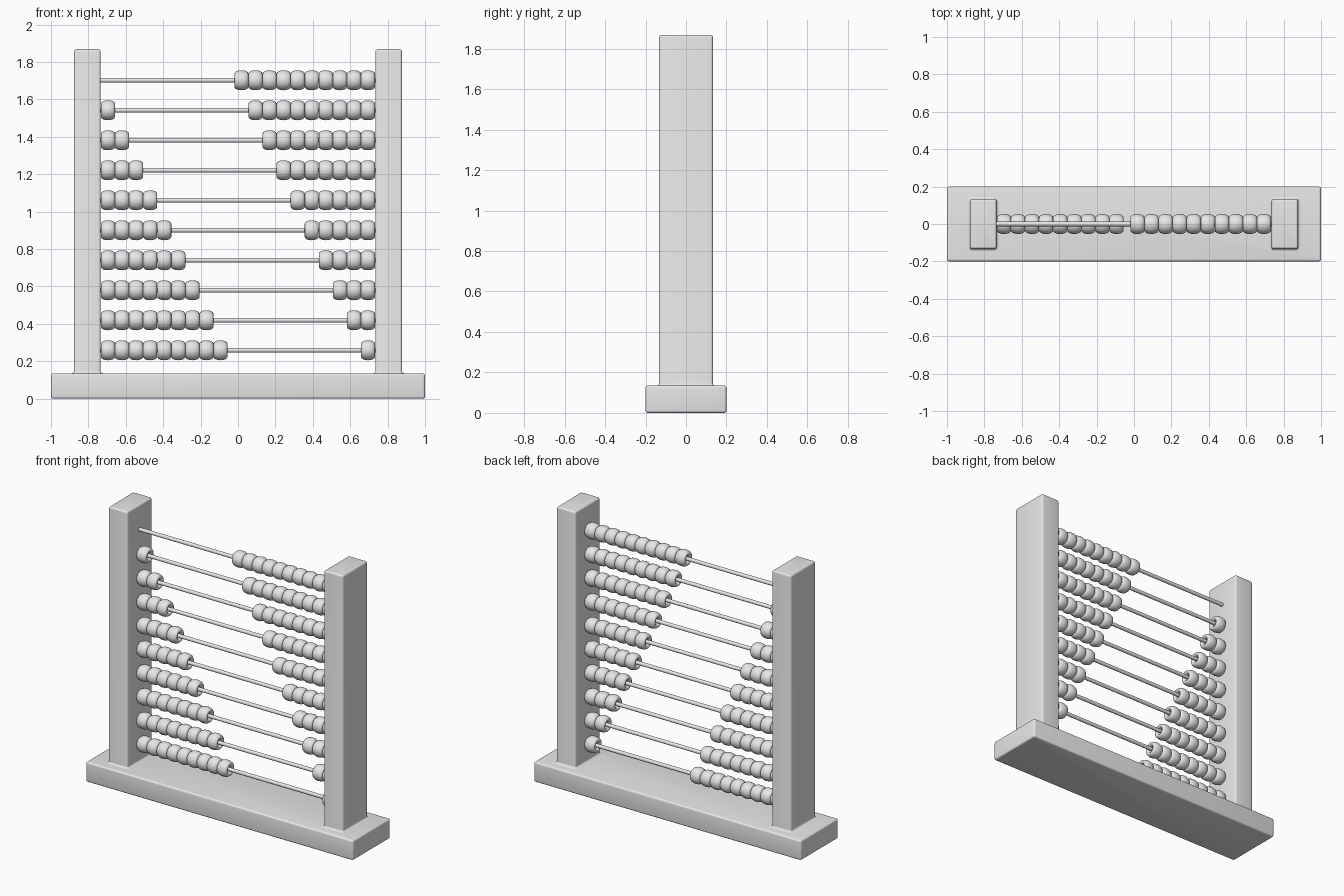
import bpy, bmesh
from math import radians, pi, sin, cos
from mathutils import Matrix

cube = bpy.data.objects.get("Cube")
if cube:
    bpy.data.objects.remove(cube, do_unlink=True)

grey = bpy.data.materials.new("plain_grey")
grey.use_nodes = True
grey.diffuse_color = (0.8, 0.8, 0.8, 1)
grey.node_tree.nodes["Principled BSDF"].inputs["Base Color"].default_value = (0.8, 0.8, 0.8, 1)


def add_object(name, mesh, location=(0, 0, 0)):
    obj = bpy.data.objects.new(name, mesh)
    obj.location = location
    bpy.context.collection.objects.link(obj)
    return obj


def finish(bm, name):
    bmesh.ops.recalc_face_normals(bm, faces=bm.faces)
    mesh = bpy.data.meshes.new(name)
    bm.to_mesh(mesh)
    bm.free()
    mesh.materials.append(grey)
    return mesh


def smooth(obj, angle=40):
    bpy.ops.object.select_all(action='DESELECT')
    obj.select_set(True)
    bpy.context.view_layer.objects.active = obj
    bpy.ops.object.shade_smooth_by_angle(angle=radians(angle))


def rounded_block(name, half_x, half_y, profile, radius, steps=4):
    """Loft rounded rectangles through (height, outward offset) pairs."""
    bm = bmesh.new()
    rings = []
    for z, grow in profile:
        ring = []
        for k, (sx, sy) in enumerate([(1, 1), (-1, 1), (-1, -1), (1, -1)]):
            for s in range(steps + 1):
                a = (k + s / steps) * pi / 2
                r = radius + grow
                ring.append(bm.verts.new((sx * (half_x - radius) + r * cos(a),
                                          sy * (half_y - radius) + r * sin(a), z)))
        rings.append(ring)
    for low, high in zip(rings, rings[1:]):
        for i in range(len(low)):
            j = (i + 1) % len(low)
            bm.faces.new((low[i], low[j], high[j], high[i]))
    bm.faces.new(rings[0][::-1])
    bm.faces.new(rings[-1])
    return finish(bm, name)


def rounded_edge(z, radius, up, steps=4):
    """Quarter-round profile ending (up) or starting at height z."""
    pts = []
    for s in range(steps + 1):
        a = s / steps * pi / 2
        inset = -radius * 0.95 * (1 - cos(a))
        pts.append((z - radius * (1 - sin(a)) if up else z + radius * (1 - sin(a)), inset))
    return pts if up else pts[::-1]


# Base plank
BASE_TOP, HEIGHT, EDGE = 0.135, 1.868, 0.012
base_profile = rounded_edge(0, EDGE, False) + rounded_edge(BASE_TOP, EDGE, True)
smooth(add_object("base", rounded_block("base", 1.0, 0.2, base_profile, EDGE)))

# Posts with a small concave fillet where they meet the base
fillet = [(BASE_TOP - 0.01, EDGE)]
fillet += [(BASE_TOP + EDGE * (1 - cos(a)), EDGE * (1 - sin(a)))
           for a in (i * pi / 8 for i in range(5))]
post_mesh = rounded_block("post", 0.071, 0.133, fillet + rounded_edge(HEIGHT, EDGE, True), EDGE)
for name, side in (("left_post", 1), ("right_post", -1)):
    smooth(add_object(name, post_mesh, (side * 0.806, 0, 0)))

# Rod mesh, lying along x
bm = bmesh.new()
bmesh.ops.create_cone(bm, cap_ends=True, segments=16, radius1=0.0125, radius2=0.0125,
                      depth=1.5, matrix=Matrix.Rotation(pi / 2, 4, 'Y'))
rod_mesh = finish(bm, "rod")

# Bead mesh: a ring with an elongated oval section around the x axis
bm = bmesh.new()
AROUND, SECTION = 32, 16
grid = []
for i in range(AROUND):
    a = 2 * pi * i / AROUND
    row = []
    for j in range(SECTION):
        b = 2 * pi * j / SECTION
        r = 0.0355 + 0.018 * cos(b)
        row.append(bm.verts.new((0.0375 * sin(b), r * cos(a), r * sin(a))))
    grid.append(row)
for i in range(AROUND):
    for j in range(SECTION):
        n, m = (i + 1) % AROUND, (j + 1) % SECTION
        bm.faces.new((grid[i][j], grid[n][j], grid[n][m], grid[i][m]))
bead_mesh = finish(bm, "bead")

# Ten rods, each with ten beads split between the two sides
COUNT, PITCH, END = 10, 0.0752, 0.695
rod = bead = None
for row in range(COUNT):
    z = 1.702 - row * 0.1604
    rod = add_object(f"rod_{row + 1}", rod_mesh, (0, 0, z))
    for i in range(COUNT):
        x = -END + i * PITCH if i < row else END - (COUNT - 1 - i) * PITCH
        bead = add_object(f"bead_{row + 1}_{i + 1}", bead_mesh, (x, 0, z))
smooth(rod)
smooth(bead, 60)
